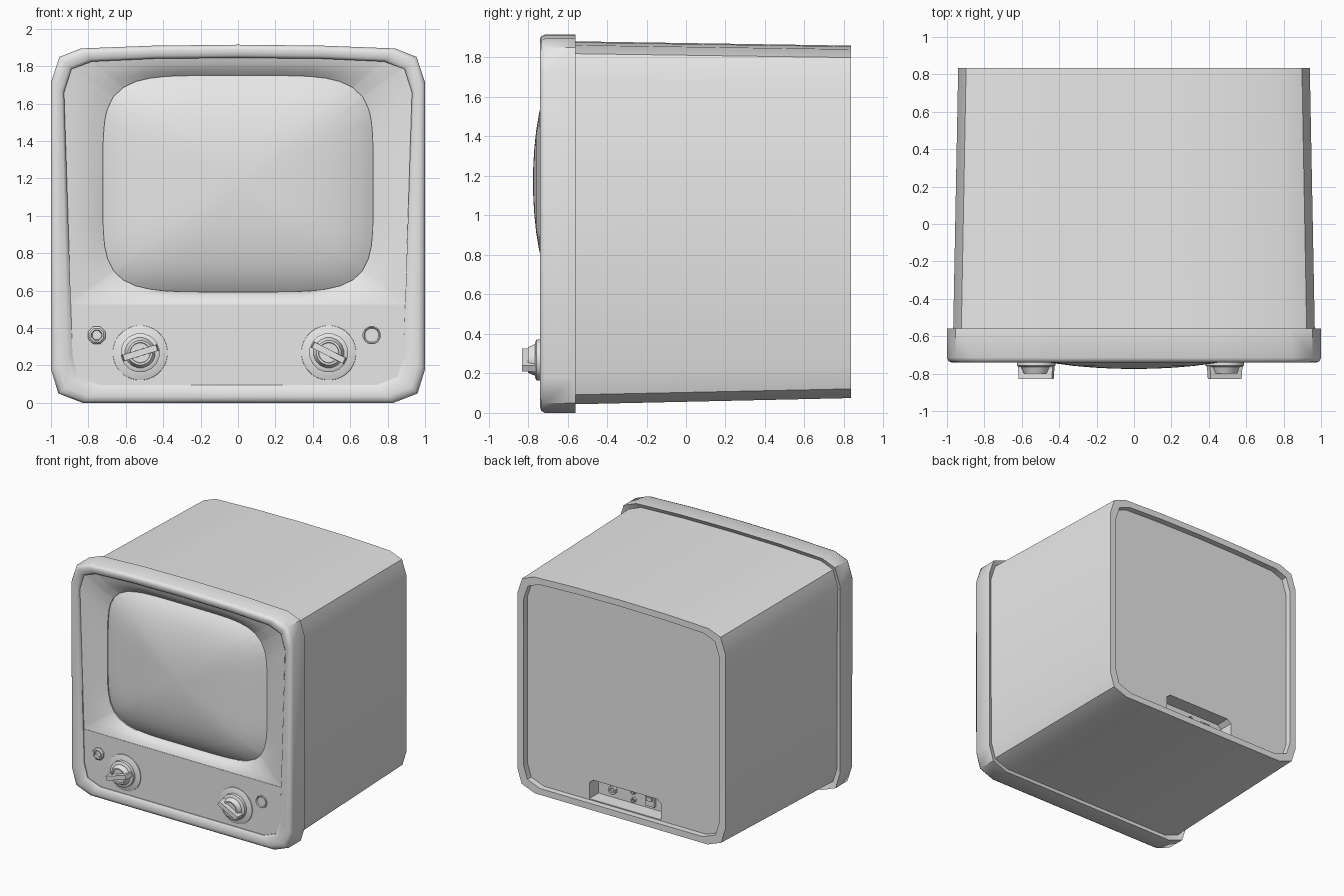
import bpy, bmesh, math
from mathutils import Matrix, Vector

cube = bpy.data.objects.get("Cube")
if cube:
    bpy.data.objects.remove(cube, do_unlink=True)

grey = bpy.data.materials.new("plain_grey")
grey.diffuse_color = (0.8, 0.8, 0.8, 1)
grey.use_nodes = True
grey.node_tree.nodes["Principled BSDF"].inputs["Base Color"].default_value = (0.8, 0.8, 0.8, 1)


def smooth(ob, angle):
    bpy.ops.object.select_all(action='DESELECT')
    ob.select_set(True)
    bpy.context.view_layer.objects.active = ob
    bpy.ops.object.shade_smooth_by_angle(angle=math.radians(angle))


def loft(name, rings, cap_start=False, cap_end=False, closed=False, angle=40):
    """Skin a list of equal-length point rings."""
    bm = bmesh.new()
    loops = [[bm.verts.new(p) for p in ring] for ring in rings]
    pairs = list(zip(loops, loops[1:]))
    if closed:
        pairs.append((loops[-1], loops[0]))
    n = len(loops[0])
    for a, b in pairs:
        for i in range(n):
            j = (i + 1) % n
            bm.faces.new((a[i], a[j], b[j], b[i]))
    if cap_start:
        bm.faces.new(loops[0])
    if cap_end:
        bm.faces.new(loops[-1])
    bmesh.ops.recalc_face_normals(bm, faces=bm.faces)
    # open sheets must face the front
    if not (closed or (cap_start and cap_end)):
        if sum(f.normal.y * f.calc_area() for f in bm.faces) > 0:
            bmesh.ops.reverse_faces(bm, faces=bm.faces)
    me = bpy.data.meshes.new(name)
    bm.to_mesh(me)
    bm.free()
    me.materials.append(grey)
    ob = bpy.data.objects.new(name, me)
    bpy.context.collection.objects.link(ob)
    smooth(ob, angle)
    return ob


def mirror(half):
    """Half outline from top centre to bottom centre -> full outline."""
    return half + [(-x, z) for x, z in half[-2:0:-1]]


def at(outline, y):
    return [(x, y, z) for x, z in outline]


def lathe(name, cx, cz, profile, sides, angle=35):
    """Turn (radius, y) points around an axis along y."""
    rings = [[(cx + r * math.cos(math.tau * (i + .5) / sides), y,
               cz + r * math.sin(math.tau * (i + .5) / sides)) for i in range(sides)]
             for r, y in profile]
    return loft(name, rings, True, True, angle=angle)


OUTER = mirror([(0, 1.915), (.45, 1.91), (.84, 1.895), (.955, 1.85), (1, 1.715),
                (1, .18), (.96, .05), (.83, 0), (0, 0)])
INNER = mirror([(0, 1.845), (.45, 1.84), (.78, 1.825), (.89, 1.785), (.93, 1.66),
                (.885, .25), (.855, .14), (.74, .095), (0, .095)])


def blend(t):
    return [(a + (c - a) * t, b + (d - b) * t) for (a, b), (c, d) in zip(OUTER, INNER)]


def scaled(sx, sz, cz):
    return [(x * sx, cz + (z - .957) * sz) for x, z in OUTER]


# Front bezel: rounded frame
bezel = [(0, -.56), (0, -.715), (.12, -.734), (.35, -.74), (.8, -.736), (1, -.722), (1, -.6)]
loft("front_bezel", [at(blend(t), y) for t, y in bezel], closed=True, angle=50)

# Tapered cabinet with a recessed back panel
cabinet = loft("cabinet", [at(scaled(.967, .96, .962), -.58),
                           at(scaled(.94, .932, .967), .835),
                           at(scaled(.885, .878, .967), .835),
                           at(scaled(.885, .878, .967), .785)], True, True, angle=50)

# Connector niche cut into the back panel
niche = [(-.325, .135), (.325, .135), (.325, .265), (.29, .295), (-.29, .295), (-.325, .265)]
cutter = loft("niche_cutter", [at(niche, .665), at(niche, .82)], True, True)
cutter.hide_render = True
cut = cabinet.modifiers.new("niche", 'BOOLEAN')
cut.operation = 'DIFFERENCE'
cut.solver = 'EXACT'
cut.object = cutter
bpy.context.view_layer.objects.active = cabinet
bpy.ops.object.modifier_apply(modifier="niche")
bpy.data.objects.remove(cutter, do_unlink=True)
smooth(cabinet, 50)

# Connectors inside the niche
for name, x, z, r in (("antenna_socket", .19, .2, .035),
                      ("upper_jack", 0, .235, .02), ("lower_jack", 0, .17, .02)):
    lathe(name, x, z, [(r, .66), (r, .69), (r * .55, .69), (r * .55, .672)], 8)


def box(name, x, z, w, h, y0, y1, turn=0, taper=1.0):
    """Plate facing along y, turned in the front plane."""
    rot = Matrix.Rotation(math.radians(turn), 2)
    ring = lambda y, s: [(x + p.x, y, z + p.y) for p in
                         (rot @ Vector((a * w * s / 2, b * h * s / 2))
                          for a, b in ((-1, -1), (1, -1), (1, 1), (-1, 1)))]
    return loft(name, [ring(y0, 1), ring(y1, taper)], True, True)


box("power_socket", -.15, .205, .085, .09, .66, .685)
box("power_switch", -.15, .22, .05, .03, .68, .697)

# Control panel below the screen
SPLIT = .525
panel = [(.894, SPLIT), (.885, .25), (.855, .14), (.74, .095)]
panel = panel + [(-x, z) for x, z in reversed(panel)]
loft("control_panel", [at(panel, -.715), at(panel, -.62)], True, True)

# Screen surround: from the bezel opening down to the screen edge
CZ = 1.172
opening = [p for p in INNER if p[1] > SPLIT]
right = [p for p in opening if p[0] >= 0]
left = [p for p in opening if p[0] < 0]
border = right + [(.894, SPLIT), (-.894, SPLIT)] + left
angles = {round(math.tau * i / 72, 4) for i in range(72)}
angles |= {round(math.atan2(z - CZ, x) % math.tau, 4) for x, z in border}
angles = sorted(angles)


def border_radius(a):
    d = Vector((math.cos(a), math.sin(a)))
    best = 9
    for (x0, z0), (x1, z1) in zip(border, border[1:] + border[:1]):
        p, e = Vector((x0, z0 - CZ)), Vector((x1 - x0, z1 - z0))
        den = d.x * e.y - d.y * e.x
        if abs(den) > 1e-9:
            t = (p.x * e.y - p.y * e.x) / den
            s = (p.x * d.y - p.y * d.x) / den
            if t > 0 and -.001 <= s <= 1.001:
                best = min(best, t)
    return best


def screen_radius(a, n=5):
    return (abs(math.cos(a) / .722) ** n + abs(math.sin(a) / .578) ** n) ** (-1 / n)


def polar(radius, y):
    return [(radius(a) * math.cos(a), y, CZ + radius(a) * math.sin(a)) for a in angles]


def mix(t):
    return lambda a: border_radius(a) * (1 - t) + screen_radius(a) * t


loft("screen_surround", [polar(mix(t), y) for t, y in
                         ((0, -.712), (.35, -.702), (.7, -.682), (1, -.655), (1, -.62))])

# Bulging screen
steps = (1, .97, .92, .85, .75, .6, .45, .3, .15, .02)
loft("screen", [polar(lambda a, r=r: screen_radius(a) * r, -.775 + .08 * r ** 2 + .05 * r ** 6)
                for r in steps], cap_end=True, angle=60)

# Two large knobs with turned grips
for side, x, turn in (("right", -.523, 17), ("left", .485, -27)):
    lathe(side + "_knob_plate", x, .268, [(.148, -.71), (.146, -.72), (.11, -.732)], 32)
    lathe(side + "_knob", x, .268, [(.105, -.72), (.105, -.757), (.092, -.764), (.082, -.764),
                                   (.066, -.80), (.055, -.80), (.053, -.79)], 16)
    box(side + "_knob_grip", x, .268, .195, .036, -.76, -.83, turn, .95)

# Small headphone-style socket and indicator
lathe("small_socket", -.755, .362, [(.05, -.71), (.05, -.728), (.04, -.738),
                                    (.03, -.738), (.026, -.718)], 8)
lathe("indicator_light", .715, .362, [(.05, -.71), (.05, -.724), (.044, -.726),
                                      (.038, -.718)], 12)
